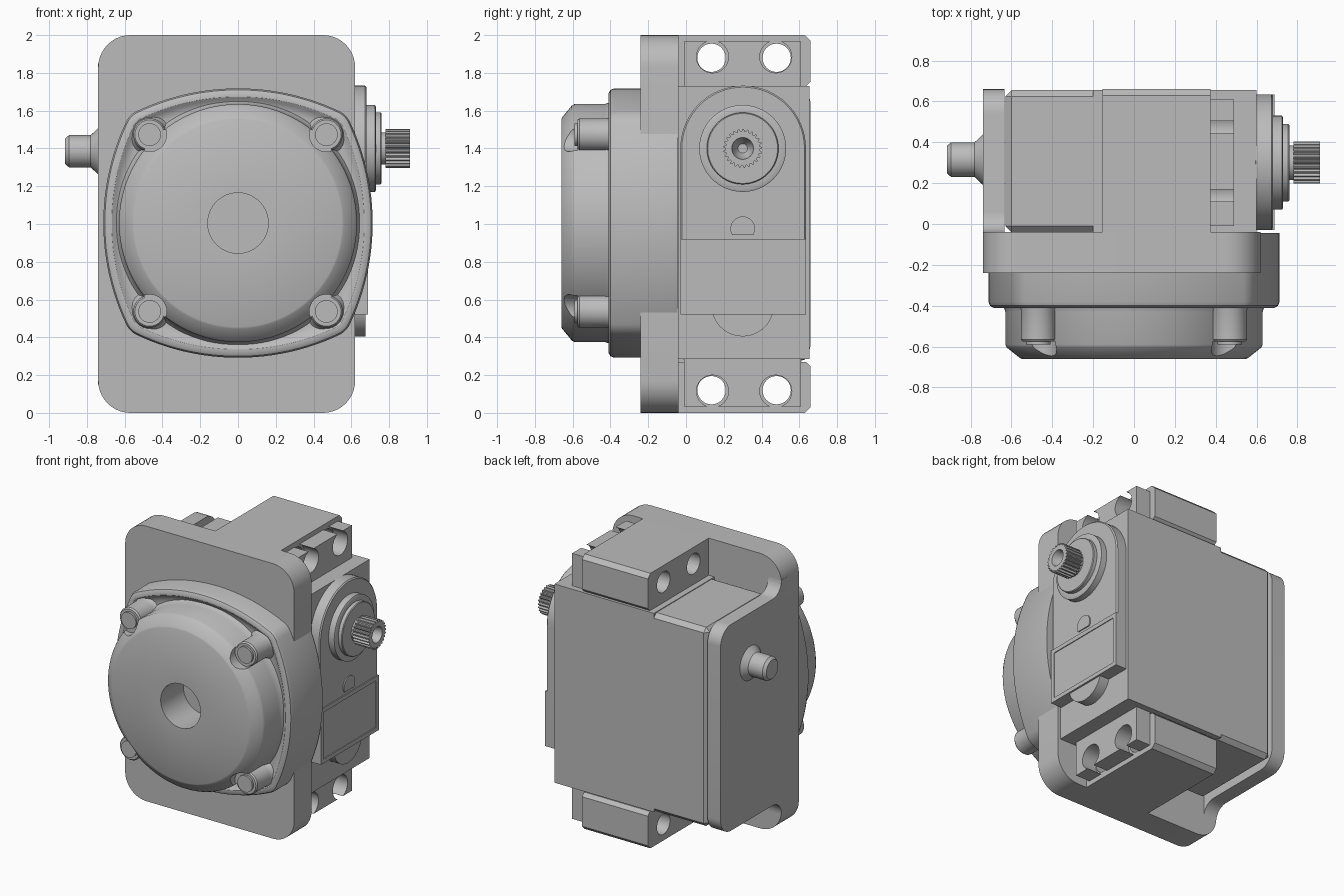
import bpy, bmesh, math
from mathutils import Vector

cube = bpy.data.objects.get("Cube")
if cube:
    bpy.data.objects.remove(cube, do_unlink=True)

grey = bpy.data.materials.new("light_grey")
grey.use_nodes = True
COLOUR = (0.5, 0.5, 0.5, 1)
grey.diffuse_color = COLOUR
grey.node_tree.nodes["Principled BSDF"].inputs["Base Color"].default_value = COLOUR


def place(axis, u, v, t):
    """Point with in-plane (u, v) at distance t along the axis."""
    return Vector((t, u, v)) if axis == "x" else Vector((u, t, v))


def loft(name, rings):
    """Skin a stack of equal-length rings and cap both ends."""
    bm = bmesh.new()
    loops = [[bm.verts.new(p) for p in ring] for ring in rings]
    n = len(loops[0])
    for a, b in zip(loops, loops[1:]):
        for i in range(n):
            j = (i + 1) % n
            bm.faces.new((a[i], a[j], b[j], b[i]))
    bm.faces.new(loops[0])
    bm.faces.new(loops[-1])
    bmesh.ops.recalc_face_normals(bm, faces=bm.faces)
    mesh = bpy.data.meshes.new(name)
    bm.to_mesh(mesh)
    bm.free()
    mesh.materials.append(grey)
    obj = bpy.data.objects.new(name, mesh)
    bpy.context.collection.objects.link(obj)
    return obj


def prism(name, axis, outline, start, end):
    return loft(name, [[place(axis, u, v, t) for u, v in outline] for t in (start, end)])


def lathe(name, axis, centre, profile, n=64):
    """Turn (radius, distance) pairs around an axis."""
    return loft(name, [[place(axis, u, v, t) for u, v in arc(centre, r, 0, 360, n, False)]
                       for r, t in profile])


def arc(centre, r, a0, a1, n=10, closed=True):
    steps = n + 1 if closed else n
    return [(centre[0] + r * math.cos(math.radians(a0 + (a1 - a0) * i / n)),
             centre[1] + r * math.sin(math.radians(a0 + (a1 - a0) * i / n))) for i in range(steps)]


def rect(u0, u1, v0, v1):
    return [(u0, v0), (u1, v0), (u1, v1), (u0, v1)]


def round_rect(u0, u1, v0, v1, r):
    return (arc((u1 - r, v1 - r), r, 0, 90) + arc((u0 + r, v1 - r), r, 90, 180)
            + arc((u0 + r, v0 + r), r, 180, 270) + arc((u1 - r, v0 + r), r, 270, 360))


def bake(obj):
    dg = bpy.context.evaluated_depsgraph_get()
    mesh = bpy.data.meshes.new_from_object(obj.evaluated_get(dg))
    obj.modifiers.clear()
    obj.data = mesh


def cut(obj, cutters):
    for c in cutters:
        mod = obj.modifiers.new("cut", "BOOLEAN")
        mod.operation = "DIFFERENCE"
        mod.solver = "EXACT"
        mod.object = c
        bake(obj)
        bpy.data.objects.remove(c, do_unlink=True)


def bevel(obj, width, segments=1):
    mod = obj.modifiers.new("bevel", "BEVEL")
    mod.width = width
    mod.segments = segments
    mod.limit_method = "ANGLE"
    bake(obj)


# Bracket: front plate and side wall with filleted corners
prism("bracket_plate", "y", round_rect(-0.74, 0.62, 0, 2, 0.17), -0.24, -0.04)
upper = [(-0.1, 1.85), (-0.04, 1.85)] + arc((0.06, 1.85), 0.1, 180, 270)[1:] \
    + arc((0.54, 1.63), 0.12, 90, 0)
prism("bracket_wall", "x", upper + [(u, 2 - v) for u, v in reversed(upper)], -0.74, -0.635)

# Mounting blocks and slotted servo tabs at both ends
for end, side in (("upper", 1), ("lower", -1)):
    def z(d):
        return 1 + side * d

    block = prism(end + "_block", "x",
                  [(-0.05, z(0.73)), (0.635, z(0.73)), (0.66, z(0.755)), (0.66, z(0.97)),
                   (0.63, z(1)), (-0.05, z(1))], -0.155, 0.375)
    tab = prism(end + "_tab", "x", rect(-0.01, 0.61, z(0.7), z(0.965)), 0.375, 0.49)
    for y, offset in ((0.135, 0.005), (0.48, -0.005)):
        cut(block, [lathe("hole_cutter", "x", (y, z(0.88)), [(0.075, -0.3), (0.075, 0.5)], 32)])
        cut(tab, [lathe("hole_cutter", "x", (y + offset, z(0.885)), [(0.085, 0.36), (0.085, 0.6)], 32),
                  prism("slot_cutter", "x",
                        rect(y + offset - 0.03, y + offset + 0.03, z(0.9), z(1.1)), 0.36, 0.6)])

# Servo case
case = prism("servo_case", "y", rect(-0.63, -0.155, 0.28, 1.725), -0.04, 0.655)
bevel(case, 0.03)
prism("servo_middle", "y", rect(-0.2, 0.6, 0.285, 1.73), -0.04, 0.655)

# Gear cover with round top, label plate and small details
stadium = [(-0.03, 0.52), (0.635, 0.52)] + arc((0.3025, 1.4), 0.3325, 0, 180, 32)
cover = prism("gear_cover", "x", stadium, 0.59, 0.68)
bevel(cover, 0.008)
label = prism("label_frame", "x", rect(-0.03, 0.635, 0.52, 0.92), 0.6, 0.688)
cut(label, [prism("label_cutter", "x", rect(0.0, 0.605, 0.55, 0.89), 0.682, 0.8)])
prism("cover_tongue", "x", arc((0.3, 0.57), 0.165, 180, 360, 24), 0.59, 0.675)
prism("cover_mark", "x", arc((0.3, 0.975), 0.065, -30, 210, 20), 0.67, 0.688)

# Output boss and splined shaft
hub = (0.3, 1.4)
lathe("output_boss", "x", hub, [(0.23, 0.66), (0.23, 0.725), (0.22, 0.73), (0.19, 0.73),
                                (0.19, 0.755), (0.185, 0.76), (0.085, 0.76), (0.085, 0.8)])
teeth = 25
spline = []
for i in range(teeth * 4):
    r = 0.103 if i % 4 < 2 else 0.09
    a = math.tau * i / (teeth * 4)
    spline.append((hub[0] + r * math.cos(a), hub[1] + r * math.sin(a)))
shaft = prism("splined_shaft", "x", spline, 0.78, 0.91)
cut(shaft, [lathe("bore_cutter", "x", hub, [(0.025, 0.82), (0.045, 0.85), (0.06, 0.92)], 32)])

# Pivot stub on the bracket wall
lathe("pivot_stub", "x", (0.315, 1.385), [(0.125, -0.7), (0.125, -0.738), (0.085, -0.78),
                                          (0.085, -0.895), (0.068, -0.915)], 40)


# Bulged square flange with a raised rim
def bulged_square(inset):
    R, h, r = 1.25 - inset, 0.713 - inset, 0.12 - inset
    a = math.degrees(math.acos((R - h) / (R - r) / math.sqrt(2))) - 45
    pivot = (R - r) * math.sin(math.radians(a))
    points = []
    for q in range(4):
        part = arc((h - R, 0), R, -a, a, 24)[:-1] + arc((pivot, pivot), r, a, 90 - a, 12)[:-1]
        c, s = math.cos(q * math.pi / 2), math.sin(q * math.pi / 2)
        points += [(c * u - s * v, 1.005 + s * u + c * v) for u, v in part]
    return points


rim = [(0, -0.045), (0, -0.38), (0.008, -0.4), (0.025, -0.41), (0.045, -0.41),
       (0.06, -0.4), (0.075, -0.39), (0.1, -0.385)]
loft("front_flange", [[place("y", u, v, t) for u, v in bulged_square(d)] for d, t in rim])

# Round front housing with a central recess
housing = lathe("round_housing", "y", (0, 1.005),
                [(0.66, -0.37), (0.64, -0.4), (0.63, -0.43), (0.63, -0.59), (0.622, -0.605),
                 (0.56, -0.655), (0.55, -0.66), (0.16, -0.66), (0.16, -0.4)], 96)

# Four corner bolts seated in scoops in the housing
for sx in (-1, 1):
    for sz in (-1, 1):
        centre = (sx * 0.468, 1.005 + sz * 0.468)
        cut(housing, [lathe("scoop_cutter", "y", centre, [(0.09, -0.8), (0.09, -0.575)], 32)])
        side = ("left" if sx > 0 else "right") + ("_upper" if sz > 0 else "_lower")
        lathe(side + "_bolt", "y", centre,
              [(0.11, -0.38), (0.092, -0.4), (0.086, -0.42), (0.086, -0.565), (0.078, -0.575),
               (0.06, -0.575), (0.06, -0.59)], 32)

# Smooth rounded surfaces and keep edges crisp
bpy.ops.object.select_all(action="DESELECT")
for obj in bpy.context.collection.objects:
    if obj.type == "MESH":
        obj.select_set(True)
        bpy.context.view_layer.objects.active = obj
bpy.ops.object.shade_smooth_by_angle(angle=math.radians(32))
